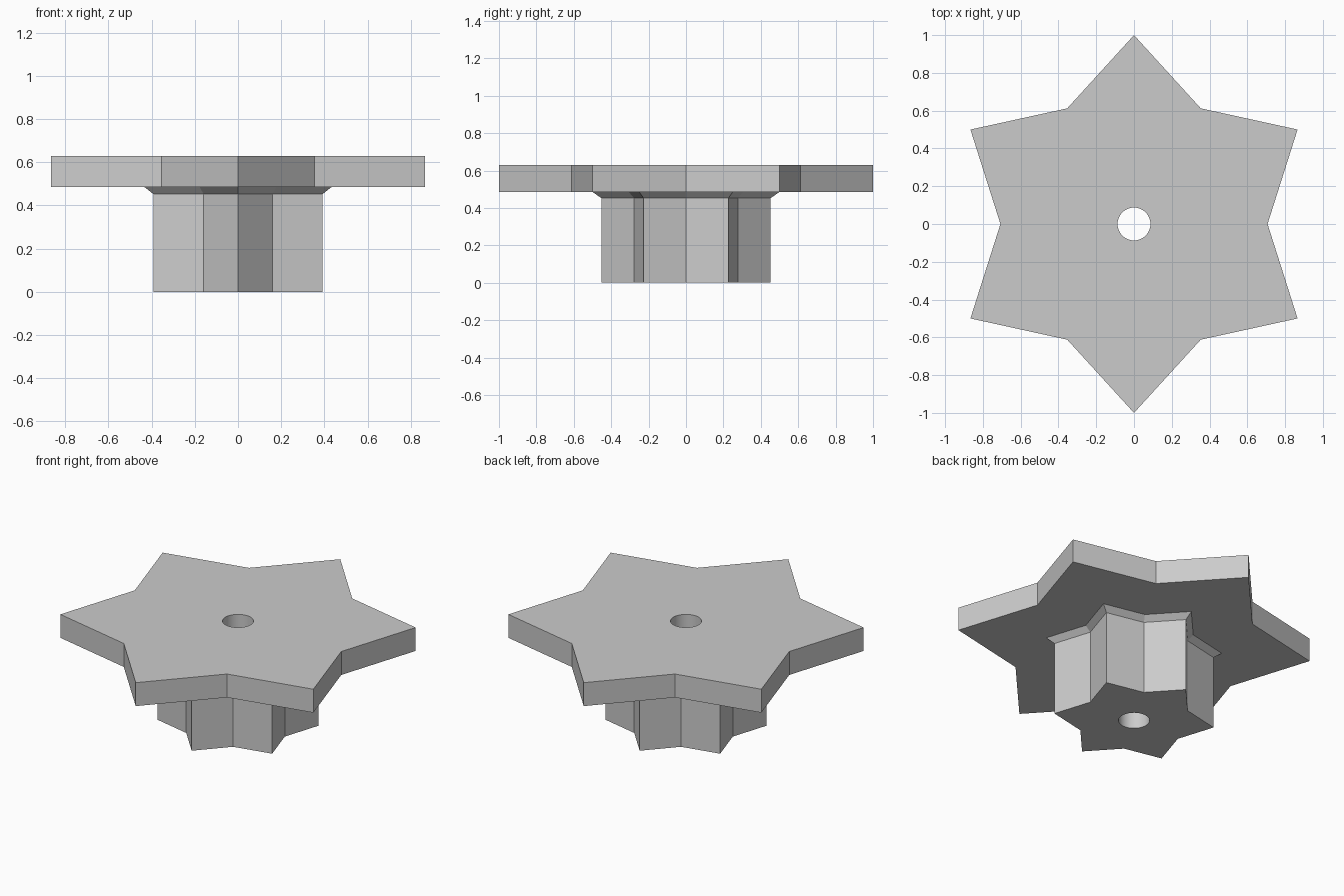
import bpy
import bmesh
from math import sin, cos, pi

old = bpy.data.objects.get("Cube")
if old:
    bpy.data.objects.remove(old, do_unlink=True)

POINTS = 6
NOTCH = 0.707          # notch radius relative to tip radius
HOLE_RADIUS = 0.087
HOLE_SIDES = 48

grey = bpy.data.materials.new("plain grey")
grey.use_nodes = True
colour = (0.6, 0.6, 0.6, 1)
grey.diffuse_color = colour
grey.node_tree.nodes["Principled BSDF"].inputs["Base Color"].default_value = colour


def ring(bm, count, z, radius_of):
    """Closed ring of vertices starting on +y."""
    verts = []
    for i in range(count):
        a = pi / 2 + 2 * pi * i / count
        r = radius_of(i)
        verts.append(bm.verts.new((r * cos(a), r * sin(a), z)))
    return verts


def star(bm, z, tip):
    return ring(bm, 2 * POINTS, z, lambda i: tip * (NOTCH if i % 2 else 1))


def skin(bm, lower, upper, smooth=False):
    """Wall of quads between two rings."""
    n = len(lower)
    for i in range(n):
        j = (i + 1) % n
        face = bm.faces.new((lower[i], lower[j], upper[j], upper[i]))
        face.smooth = smooth


def cap(bm, outer, inner):
    """Flat star face with a round opening."""
    edges = []
    for loop in (outer, inner):
        for i, v in enumerate(loop):
            w = loop[(i + 1) % len(loop)]
            edges.append(bm.edges.get((v, w)) or bm.edges.new((v, w)))
    bmesh.ops.triangle_fill(bm, edges=edges, use_beauty=True)


# Star knob body: stem, flared collar, underside step and plate rim
bm = bmesh.new()
profile = [(0, 0.453), (0.453, 0.453), (0.485, 0.5), (0.485, 1), (0.63, 1)]
stars = [star(bm, z, tip) for z, tip in profile]
for lower, upper in zip(stars, stars[1:]):
    skin(bm, lower, upper)

# Round through hole and the two end faces
bores = [ring(bm, HOLE_SIDES, z, lambda i: HOLE_RADIUS) for z in (0, 0.63)]
skin(bm, bores[0], bores[1], smooth=True)
cap(bm, stars[0], bores[0])
cap(bm, stars[-1], bores[1])
bmesh.ops.recalc_face_normals(bm, faces=bm.faces)

# Keep the hole rims crisp
for edge in bm.edges:
    if len(edge.link_faces) == 2 and edge.calc_face_angle(0) > pi / 6:
        edge.smooth = False

mesh = bpy.data.meshes.new("star_knob")
bm.to_mesh(mesh)
bm.free()
mesh.materials.append(grey)
knob = bpy.data.objects.new("star_knob", mesh)
bpy.context.collection.objects.link(knob)
